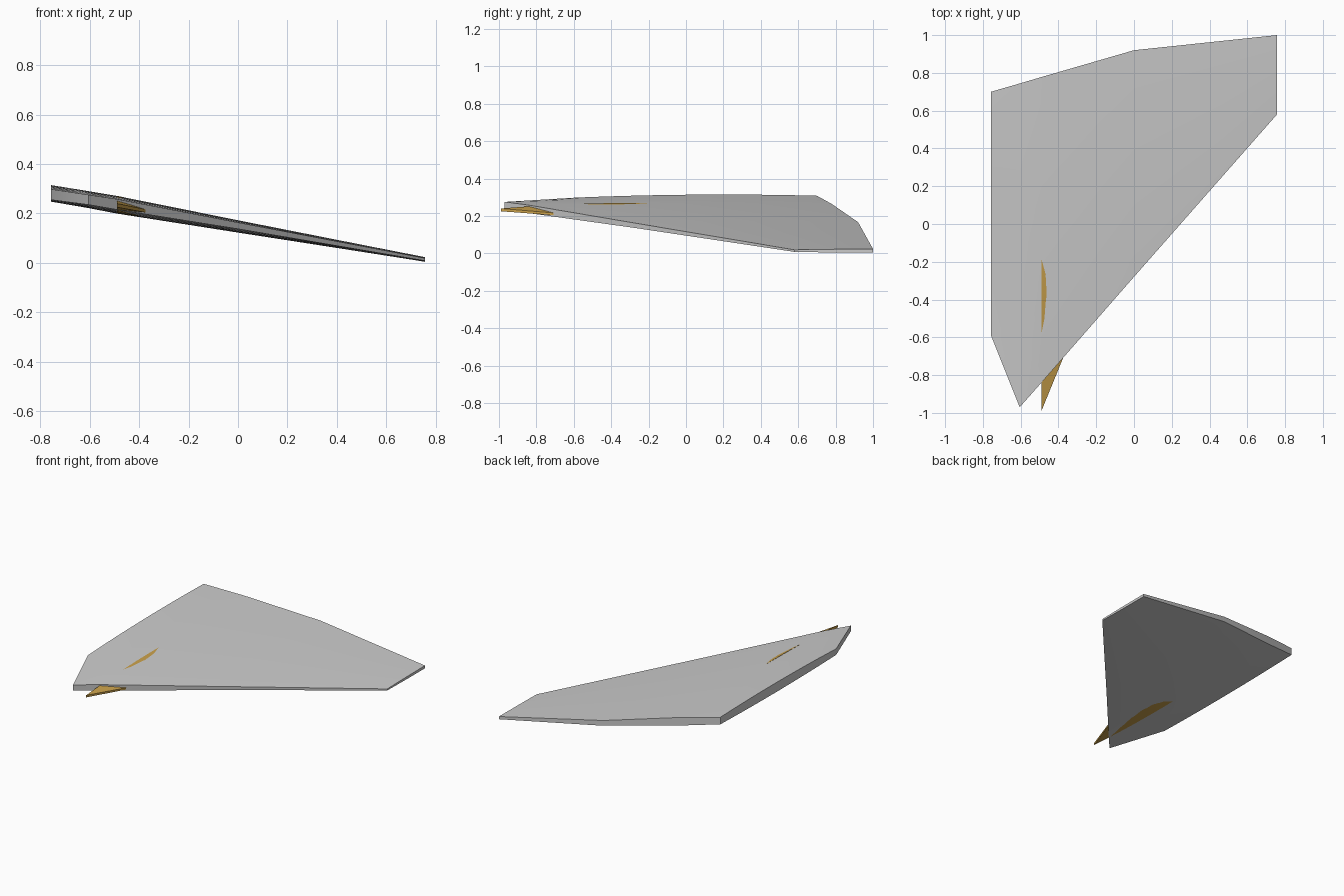
import bpy, bmesh

cube = bpy.data.objects.get("Cube")
if cube:
    bpy.data.objects.remove(cube, do_unlink=True)


def material(name, color):
    m = bpy.data.materials.new(name)
    m.use_nodes = True
    m.diffuse_color = color
    m.node_tree.nodes["Principled BSDF"].inputs["Base Color"].default_value = color
    return m


def arc(x, start, end, bulge, steps):
    """Shallow parabolic line across the chord at one span position."""
    points = []
    for i in range(steps + 1):
        t = i / steps
        y = start[0] + (end[0] - start[0]) * t
        z = start[1] + (end[1] - start[1]) * t + 4 * bulge * t * (1 - t)
        points.append((x, y, z))
    return points


def loft_panel(name, sections, mat, steps=12):
    """Skin a blunt-edged airfoil through sections:
    x, front y, back y, upper (front z, back z, bulge), lower (same)."""
    bm = bmesh.new()
    rings = []
    for x, front, back, up, low in sections:
        upper = arc(x, (front, up[0]), (back, up[1]), up[2], steps)
        lower = arc(x, (front, low[0]), (back, low[1]), low[2], steps)
        rings.append([bm.verts.new(p) for p in upper + lower[::-1]])
    n = len(rings[0])
    for a, b in zip(rings, rings[1:]):
        for i in range(n):
            j = (i + 1) % n
            bm.faces.new((a[i], a[j], b[j], b[i]))
    # close both ends with strips
    for ring in (rings[0], rings[-1]):
        for i in range(steps):
            bm.faces.new((ring[i], ring[i + 1], ring[n - 2 - i], ring[n - 1 - i]))
    bmesh.ops.recalc_face_normals(bm, faces=bm.faces[:])
    mesh = bpy.data.meshes.new(name)
    bm.to_mesh(mesh)
    bm.free()
    mesh.materials.append(mat)
    obj = bpy.data.objects.new(name, mesh)
    bpy.context.collection.objects.link(obj)
    bpy.ops.object.select_all(action='DESELECT')
    bpy.context.view_layer.objects.active = obj
    obj.select_set(True)
    bpy.ops.object.shade_smooth_by_angle(angle=0.5)
    return obj


grey = material("light grey", (0.6, 0.6, 0.6, 1))
gold = material("gold", (0.58, 0.35, 0.07, 1))

# Main swept wing, root to tip
loft_panel("wing", [
    (-0.757, -0.59, 0.70, (0.298, 0.308, 0.011), (0.255, 0.258, -0.009)),
    (-0.605, -0.97, 0.744, (0.275, 0.284, 0.01), (0.235, 0.23, -0.011)),
    (-0.49, -0.84, 0.778, (0.258, 0.265, 0.009), (0.215, 0.208, -0.012)),
    (0.0, -0.28, 0.92, (0.163, 0.167, 0.007), (0.137, 0.13, -0.011)),
    (0.757, 0.58, 1.0, (0.019, 0.023, 0.001), (0.008, 0.004, -0.001)),
], grey)

# Inner gold fin, mostly buried in the wing
loft_panel("inner_fin", [
    (-0.49, -0.99, 0.40, (0.240, 0.245, 0.0273), (0.225, 0.225, -0.025)),
    (-0.20, -0.28, 0.40, (0.180, 0.180, 0.015), (0.172, 0.172, -0.009)),
], gold)
